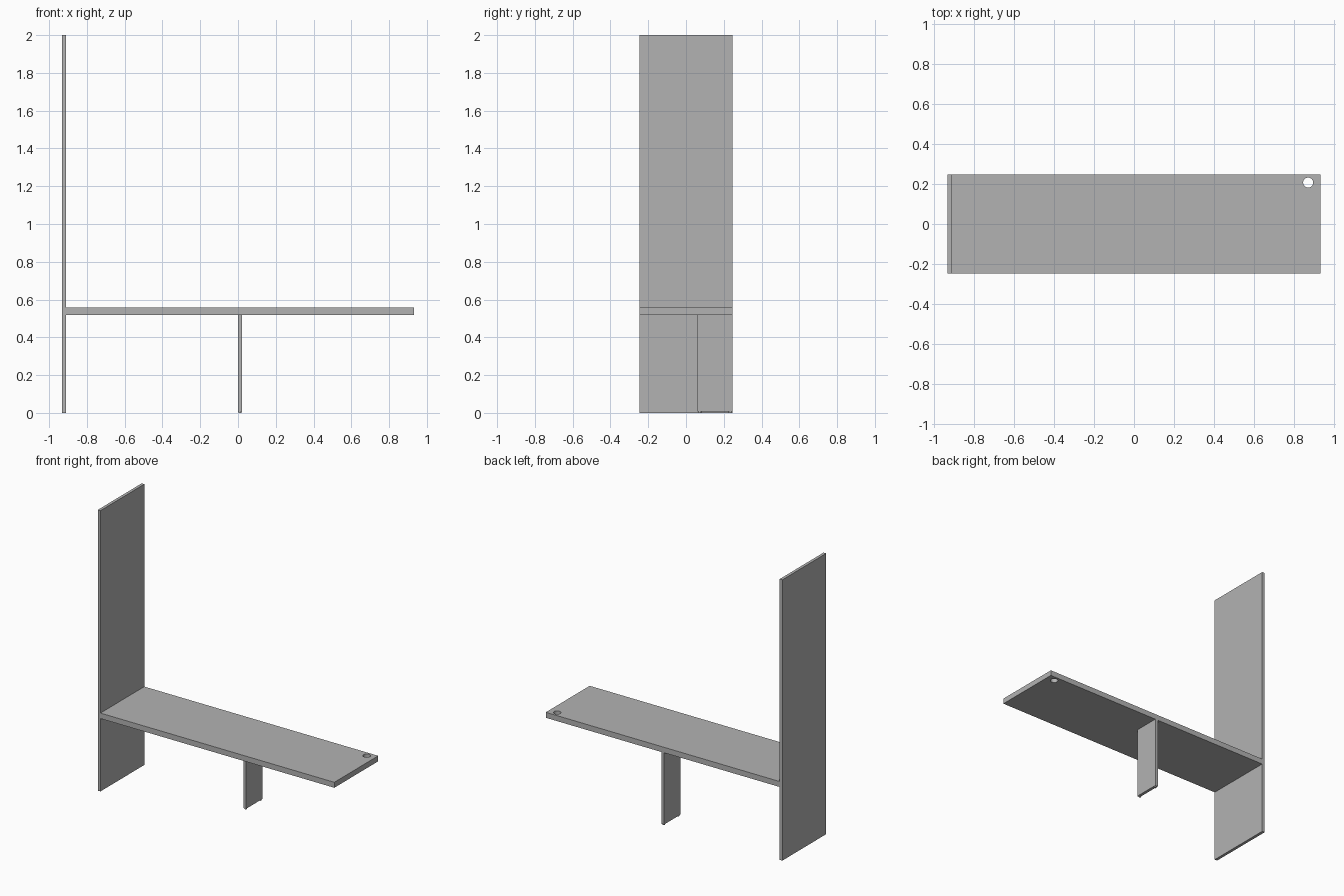
import bpy, bmesh
from mathutils import Vector

if "Cube" in bpy.data.objects:
    bpy.data.objects.remove(bpy.data.objects["Cube"], do_unlink=True)


def material(name, rgb):
    m = bpy.data.materials.new(name)
    m.use_nodes = True
    color = (*rgb, 1)
    m.diffuse_color = color
    m.node_tree.nodes["Principled BSDF"].inputs["Base Color"].default_value = color
    return m


grey = material("board grey", (0.45, 0.45, 0.45))


def finish(name, bm):
    mesh = bpy.data.meshes.new(name)
    bm.to_mesh(mesh)
    bm.free()
    mesh.materials.append(grey)
    obj = bpy.data.objects.new(name, mesh)
    bpy.context.collection.objects.link(obj)
    return obj


def board(name, low, high):
    """Flat board between two opposite corners."""
    low, high = Vector(low), Vector(high)
    bm = bmesh.new()
    bmesh.ops.create_cube(bm, size=1)
    bmesh.ops.scale(bm, vec=high - low, verts=bm.verts)
    bmesh.ops.translate(bm, vec=(low + high) / 2, verts=bm.verts)
    return finish(name, bm)


def cylinder(name, center, radius, depth, sides):
    bm = bmesh.new()
    bmesh.ops.create_cone(bm, cap_ends=True, segments=sides,
                          radius1=radius, radius2=radius, depth=depth)
    bmesh.ops.translate(bm, vec=center, verts=bm.verts)
    return finish(name, bm)


HALF = 0.247      # half depth of the boards
THICK = 0.021     # thickness of the upright boards
LEFT = 0.932      # half overall width
UNDER, TOP = 0.519, 0.558
GLIDE = 0.008

# Tall end panel
board("end_panel", (-LEFT, -HALF, 0), (-LEFT + THICK, HALF, 2))

# Desk top with a cable hole in the rear corner
desk = board("desk_top", (-LEFT + THICK, -HALF, UNDER), (LEFT, HALF, TOP))
cutter = cylinder("cable_hole_cutter", (0.87, 0.207, UNDER), 0.025, 0.3, 48)
cutter.hide_render = True
cutter.hide_viewport = True
cut = desk.modifiers.new("cable hole", "BOOLEAN")
cut.operation = "DIFFERENCE"
cut.solver = "EXACT"
cut.object = cutter

# Short support leg under the rear half, on two small glides
board("support_leg", (0, 0.06, GLIDE), (THICK, HALF, UNDER))
for end, y in (("front", 0.073), ("rear", HALF - 0.013)):
    cylinder(f"{end}_leg_glide", (THICK / 2, y, GLIDE / 2), 0.008, GLIDE, 24)
